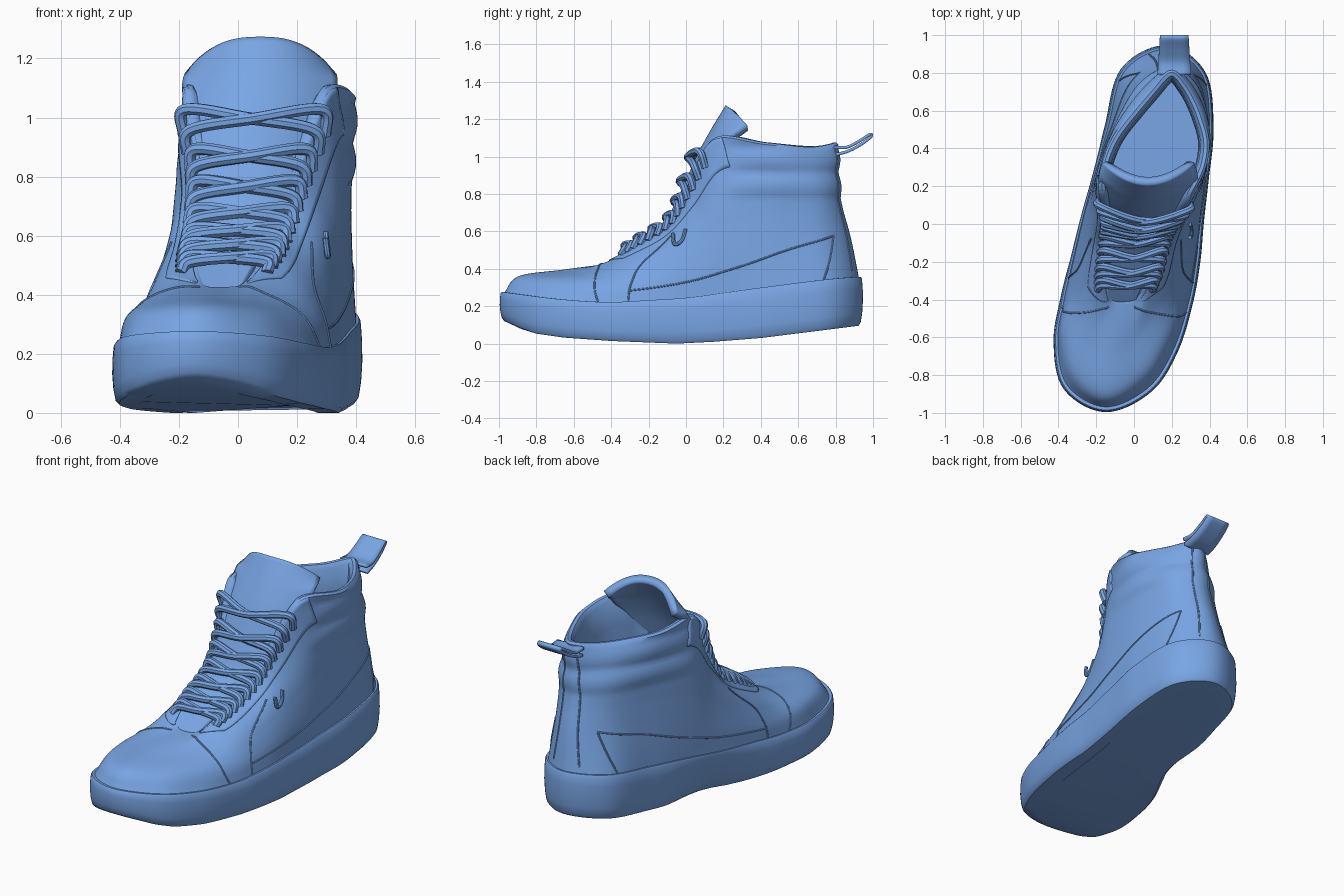
import bpy, bmesh, math
from mathutils import Vector as V

if "Cube" in bpy.data.objects:
    bpy.data.objects.remove(bpy.data.objects["Cube"])

N = 18     # control columns: 0 = toe, 1-8 right side, 9 = heel, 10-17 left side
SEG = 180  # samples around the shoe

blue = bpy.data.materials.new("blue")
blue.diffuse_color = (.19, .38, .78, 1)
blue.use_nodes = True
blue.node_tree.nodes["Principled BSDF"].inputs["Base Color"].default_value = blue.diffuse_color

# Control loops of the upper, from the sole line to the collar / lacing edge
base_loop = [(-.15, -.96, .265), (.07, -.86, .25), (.2, -.66, .225), (.275, -.42, .21), (.315, -.2, .22),
             (.335, .02, .235), (.36, .24, .265), (.385, .5, .3), (.35, .78, .335), (.17, .91, .345),
             (-.04, .8, .335), (-.12, .52, .30), (-.19, .26, .27), (-.25, .05, .245), (-.305, -.18, .225),
             (-.355, -.4, .21), (-.39, -.62, .22), (-.345, -.85, .25)]
low_loop = [(-.14, -.89, .36), (.05, -.78, .345), (.17, -.6, .33), (.26, -.4, .31), (.305, -.18, .35),
            (.34, .03, .42), (.37, .24, .5), (.38, .5, .55), (.335, .75, .57), (.18, .875, .57),
            (0, .76, .57), (-.11, .5, .55), (-.2, .25, .5), (-.25, .05, .42), (-.3, -.16, .35),
            (-.345, -.38, .31), (-.37, -.58, .33), (-.31, -.78, .345)]
high_loop = [(-.12, -.66, .395), (0, -.6, .39), (.1, -.47, .4), (.2, -.33, .43), (.255, -.13, .52),
             (.31, .05, .65), (.36, .22, .8), (.385, .5, .83), (.33, .72, .83), (.19, .82, .82),
             (.03, .73, .83), (-.1, .5, .83), (-.2, .24, .8), (-.22, .05, .65), (-.25, -.12, .52),
             (-.28, -.32, .43), (-.28, -.47, .4), (-.24, -.6, .39)]
top_loop = [(-.07, -.43, .425), (.02, -.41, .435), (.07, -.34, .48), (.11, -.22, .56), (.15, -.06, .67),
            (.21, .02, .86), (.31, .15, 1.09), (.395, .42, 1.065), (.32, .67, 1.04), (.2, .81, 1.065),
            (.06, .68, 1.045), (-.12, .44, 1.065), (-.18, .18, 1.09), (-.13, .03, .86), (-.13, -.06, .67),
            (-.15, -.22, .56), (-.15, -.34, .48), (-.13, -.41, .435)]


def spline(pts, t, closed=False):
    """Smooth interpolation through points at parameter t."""
    n = len(pts)
    i = math.floor(t) if closed else max(0, min(n - 2, math.floor(t)))
    f = t - i
    if closed:
        a, b, c, d = (V(pts[(i + k) % n]) for k in (-1, 0, 1, 2))
    else:
        b, c = V(pts[i]), V(pts[i + 1])
        a = V(pts[i - 1]) if i > 0 else 2 * b - c
        d = V(pts[i + 2]) if i + 2 < n else 2 * c - b
    return .5 * (2 * b + (c - a) * f + (2 * a - 5 * b + 4 * c - d) * f * f + (3 * b - a - 3 * c + d) * f ** 3)


def inward(loop, u):
    d = spline(loop, u + .05, True) - spline(loop, u - .05, True)
    return V((-d.y, d.x, 0)).normalized()


def surf(u, t):
    """Point on the upper: u around the shoe, t = 0 sole to 3 top edge."""
    p = spline([spline(l, u, True) for l in (base_loop, low_loop, high_loop, top_loop)], t)
    p -= inward(base_loop, u) * .016 * max(0, 1 - t / 1.5)  # nearly flush with the sole
    if p.z > .78:  # padded collar bands
        w = min(1, max(0, (p.y - .15) / .15))
        p += (V((p.x - .13, p.y - .45, 0)).normalized()) * .014 * w * abs(math.sin(math.pi * (p.z - .78) / .135))
    return p


def smooth(ob):
    ob.data.materials.clear()
    ob.data.materials.append(blue)
    bpy.ops.object.select_all(action='DESELECT')
    ob.select_set(True)
    bpy.context.view_layer.objects.active = ob
    bpy.ops.object.shade_smooth_by_angle(angle=math.radians(40))


def grid_object(name, rows, closed=False, caps=(), thickness=0):
    bm = bmesh.new()
    vs = [[bm.verts.new(p) for p in r] for r in rows]
    m = len(rows[0])
    for a, b in zip(vs, vs[1:]):
        for i in range(m if closed else m - 1):
            j = (i + 1) % m
            bm.faces.new((a[i], a[j], b[j], b[i]))
    for k in caps:
        bm.faces.new(vs[k])
    bmesh.ops.recalc_face_normals(bm, faces=bm.faces)
    me = bpy.data.meshes.new(name)
    bm.to_mesh(me)
    bm.free()
    ob = bpy.data.objects.new(name, me)
    bpy.context.collection.objects.link(ob)
    if thickness:
        mod = ob.modifiers.new("thickness", 'SOLIDIFY')
        mod.thickness, mod.offset = thickness, 0
    smooth(ob)


def tube(name, pts, radius, steps=8):
    cu = bpy.data.curves.new(name, 'CURVE')
    cu.dimensions, cu.bevel_depth, cu.bevel_resolution, cu.use_fill_caps = '3D', radius, 2, True
    n = (len(pts) - 1) * steps
    sp = cu.splines.new('POLY')
    sp.points.add(n)
    for i in range(n + 1):
        sp.points[i].co = (*spline(pts, i / steps), 1)
    ob = bpy.data.objects.new(name, cu)
    bpy.context.collection.objects.link(ob)
    bpy.ops.object.select_all(action='DESELECT')
    ob.select_set(True)
    bpy.context.view_layer.objects.active = ob
    bpy.ops.object.convert(target='MESH')
    smooth(bpy.context.object)


us = [i * N / SEG for i in range(SEG)]

# Upper shell with rolled padded collar, lining and insole floor
FLOOR = .41
rows = [[surf(u, 3 * k / 36) for u in us] for k in range(37)]
for inset, dz, keep in ((.012, .011, 1), (.03, .009, 1), (.048, -.015, 1), (.055, -.05, .82), (.06, -.02, .4), (.06, 0, 0)):
    ring = []
    for u in us:
        p = surf(u, 3)
        h = max(0, p.z - FLOOR)
        p += inward(top_loop, u) * inset * (.4 + .6 * min(1, h * 2))
        p.z = FLOOR + h * keep + dz * min(1, h * 4)
        ring.append(p)
    rows.append(ring)
grid_object("upper", rows, True, caps=(-1,))

# Cup sole with toe spring and arch
bottom_profile = [(-1.05, .16), (-.96, .115), (-.88, .078), (-.8, .053), (-.65, .032), (-.4, .014), (-.05, 0),
                  (.15, .01), (.4, .03), (1, .105)]


def sole_bottom(y):
    for (y0, z0), (y1, z1) in zip(bottom_profile, bottom_profile[1:]):
        if y <= y1:
            return z0 + (z1 - z0) * (y - y0) / (y1 - y0)


rows = []
for out, h in ((.004, .98), (.016, 1), (.025, 1), (.031, .96), (.035, .75), (.036, .5), (.032, .25), (.024, .06), (.012, 0), (-.06, 0)):
    ring = []
    for u in us:
        p = spline(base_loop, u, True)
        top = p.z + .012
        arch = .085 * (1 - h) * math.exp(-((p.y - .1) / .24) ** 2) if p.x < 0 else 0
        p -= inward(base_loop, u) * (out - arch)
        z0 = sole_bottom(p.y)
        p.z = z0 + (top - z0) * h
        ring.append(p)
    rows.append(ring)
grid_object("sole", rows, True, caps=(-1,))

# Tongue: centre line (x, y, z) with matching half widths and side wrap
tongue_line = [(-.08, -.46, .36), (-.045, -.27, .505), (0, -.1, .64), (.035, 0, .82), (.06, .075, .99), (.075, .145, 1.12), (.075, .23, 1.262)]
tongue_half = [(.06, 0), (.11, 0), (.16, .03), (.19, .05), (.23, .09), (.25, .12), (.225, .1)]
rows = []
for k in range(49):
    t = k / 8
    c, w = spline(tongue_line, t), spline([(a, b, 0) for a, b in tongue_half], t)
    rows.append([c + V((w.x * s, w.y * s * s, -.11 * abs(s) ** 2.6 * max(0, t - 5))) for s in (j / 12 - 1 for j in range(25))])
grid_object("tongue", rows, thickness=.045)

# Left and right overlays, seams
for side, mirror in (("right", lambda u: u), ("left", lambda u: N - u)):
    rows = []
    for i in range(61):
        f = i / 60
        u = 1.2 + 5 * f
        t0 = 2.3 + .15 * f + .65 * max(0, 1 - f / .3)
        rows.append([surf(mirror(u), t0 + (3 - t0) * j / 8) for j in range(9)])
    grid_object(side + "_lace_panel", rows, thickness=.012)
    seams = {"toe_seam": [(2.8, .1), (2.5, 1.2), (2.0, 2), (1.4, 2.6), (.8, 2.9)],
             "quarter_seam": [(3.5, .1), (3.5, 1), (3.6, 1.7), (4.2, 2.2)],
             "side_panel_seam": [(3.5, .65), (5, .55), (6.2, .6), (7.2, .8), (8.2, 1.02)],
             "heel_seam": [(7.8, .05), (8, .5), (8.2, 1.02)],
             "heel_strip_seam": [(8.6, .2), (8.65, 1), (8.65, 1.8), (8.7, 2.9)]}
    for name, path in seams.items():
        pts = []
        for k in range((len(path) - 1) * 6 + 1):
            q = spline([(a, b, 0) for a, b in path], k / 6)
            pts.append(surf(mirror(q.x), q.y))
        tube(side + "_" + name, pts, .005, 1)

# Criss-cross laces over the tongue
ROWS = 7
for k in range(ROWS):
    for flip in (0, 1):
        u = 2.3 + 3.05 * k / (ROWS - 1)
        ur, ul = u + .26 * flip, u + .26 * (1 - flip)
        ends = [surf(N - ul, 2.7), surf(N - ul, 3), surf(ur, 3), surf(ur, 2.7)]
        push = V((0, -.03 - .035 * (k / 6) ** 3 - .006 * flip, .015))
        mid = (ends[1] + ends[2]) / 2 + push
        pts = [ends[0] + V((-.002, -.002, .002)), ends[1] + V((-.012, -.016, .01)), mid,
               ends[2] + V((.012, -.016, .01)), ends[3] + V((.002, -.002, .002))]
        tube("lace_%d_%s" % (k + 1, "ab"[flip]), pts, .021)

# Small side tab below the laces
a = surf(4.5, 1.9)
tube("side_tab", [a + V((.006, -.03, .03)), a + V((.014, -.02, -.03)), a + V((.014, .02, -.01)), a + V((.006, .04, .05))], .01)

# Heel pull loop
loop_line = [(.79, 1.05), (.86, 1.05), (.93, 1.085), (.982, 1.118), (.99, 1.108), (.94, 1.068), (.87, 1.03), (.8, 1.01)]
rows = []
for k in range(43):
    p = spline([(0, y, z) for y, z in loop_line], k / 6)
    w = .088 - .012 * max(0, (p.y - .8) / .19)
    rows.append([V((.213 + w * s, p.y, p.z)) for s in (-1, -.5, 0, .5, 1)])
grid_object("heel_pull_loop", rows, thickness=.016)
